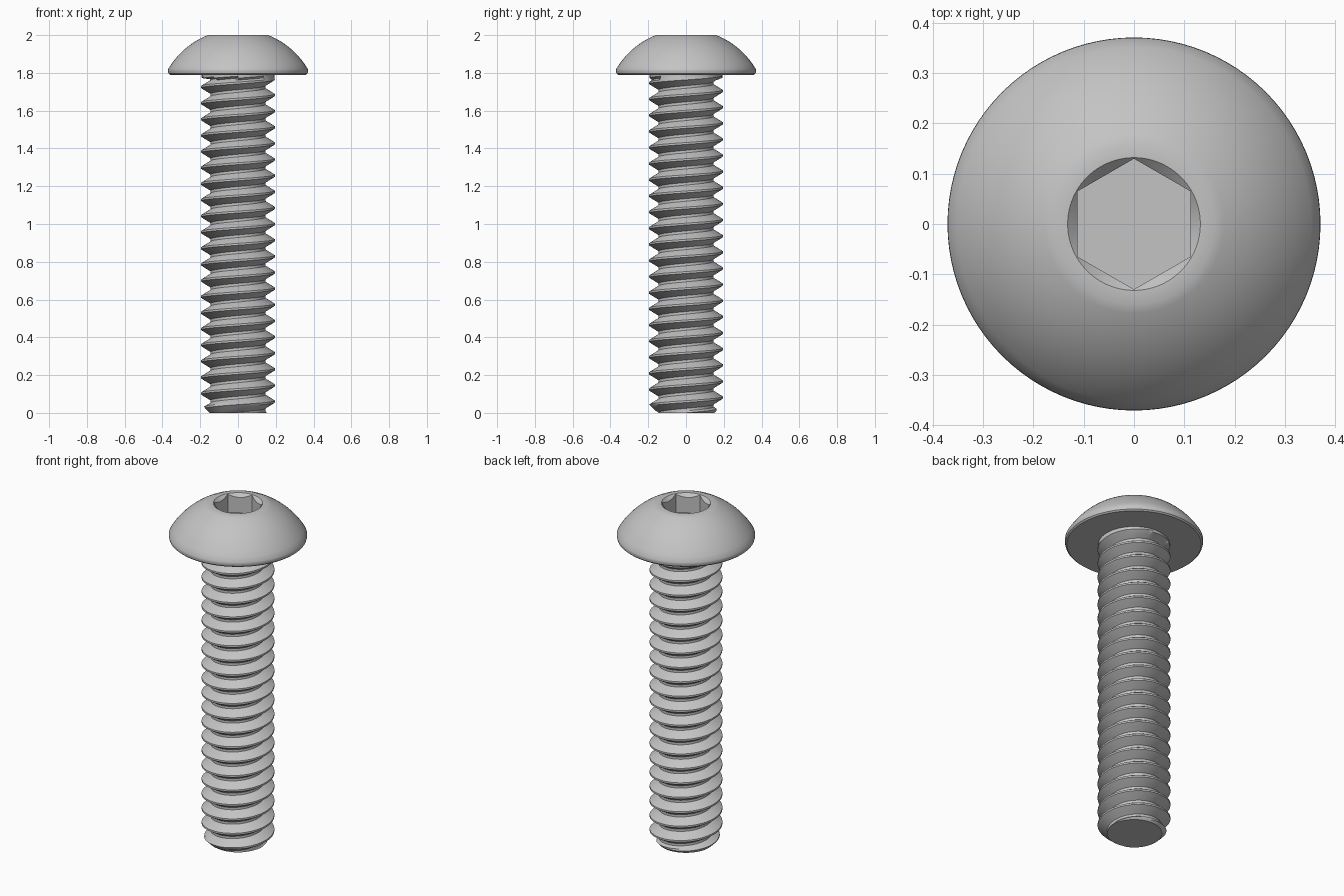
import bpy, bmesh
from math import sin, cos, pi, radians, sqrt

if "Cube" in bpy.data.objects:
    bpy.data.objects.remove(bpy.data.objects["Cube"], do_unlink=True)

SIDES = 96
PITCH, MAJOR, MINOR = 0.0854, 0.195, 0.145
HEAD_Z, TOP_Z = 1.79, 2.0

steel = bpy.data.materials.new("grey steel")
steel.use_nodes = True
grey = (0.55, 0.55, 0.55, 1)
steel.diffuse_color = grey
steel.node_tree.nodes["Principled BSDF"].inputs["Base Color"].default_value = grey


def finish(bm, name):
    bmesh.ops.recalc_face_normals(bm, faces=bm.faces)
    mesh = bpy.data.meshes.new(name)
    bm.to_mesh(mesh)
    bm.free()
    mesh.materials.append(steel)
    obj = bpy.data.objects.new(name, mesh)
    bpy.context.collection.objects.link(obj)
    bpy.ops.object.select_all(action='DESELECT')
    obj.select_set(True)
    bpy.context.view_layer.objects.active = obj
    bpy.ops.object.shade_smooth_by_angle(angle=radians(30))
    return obj


def bridge(bm, low, high):
    for i in range(len(low) - 1):
        bm.faces.new((low[i], low[i + 1], high[i + 1], high[i]))


# Button head: rings of (radius, height) as functions of the angle
def hex_radius(a):
    # hexagon with corners on the y axis, flats facing x
    flat = 0.1125
    return flat / cos((a + pi / 6) % (pi / 3) - pi / 6)


def circle(r, z):
    return lambda a: (r, z)


def socket_rim(a):
    r = hex_radius(a)
    return r, TOP_Z - (0.132 - r)


centre, radius = 1.601, 0.43
rings = [circle(0.19, HEAD_Z), circle(0.36, HEAD_Z), circle(0.368, 1.797), circle(0.371, 1.81)]
for k in range(13):
    r = 0.37 - 0.21 * k / 12
    rings.append(circle(r, centre + sqrt(radius ** 2 - r ** 2)))
rings += [circle(0.132, TOP_Z), socket_rim, lambda a: (hex_radius(a), 1.89)]

bm = bmesh.new()
loops = []
for ring in rings:
    loop = []
    for i in range(SIDES):
        a = 2 * pi * i / SIDES
        r, z = ring(a)
        loop.append(bm.verts.new((r * cos(a), r * sin(a), min(z, TOP_Z))))
    loops.append(loop)
for low, high in zip(loops, loops[1:]):
    bridge(bm, low + low[:1], high + high[:1])
bm.faces.new(loops[-1])
bm.faces.new(loops[0])
finish(bm, "button_head")

# Threaded shank: one right-handed helical strip, trimmed flat at both ends
profile = [(-0.5, 0), (-0.42, 0), (-0.3, 0.34), (-0.18, 0.68), (-0.06, 1),
           (0.06, 1), (0.18, 0.68), (0.3, 0.34), (0.42, 0)]
turns = int(HEAD_Z / PITCH) + 4
START = 0.06 - 2 * PITCH
bm = bmesh.new()
columns = []
for i in range(SIDES + 1):
    a = 2 * pi * i / SIDES
    column = []
    for t in range(turns):
        for f, depth in profile:
            z = START + PITCH * (t + f + i / SIDES)
            r = MINOR + (MAJOR - MINOR) * depth
            r = min(r, max(0.1, 0.15 + z))            # end chamfer
            if z > 1.772:                            # plain collar under the head
                r = MAJOR - 0.003
            column.append(bm.verts.new((r * cos(a), r * sin(a), z)))
    columns.append(column)
for low, high in zip(columns, columns[1:]):
    bridge(bm, low, high)
bmesh.ops.remove_doubles(bm, verts=bm.verts, dist=0.00005)
for z, up in ((0, -1), (HEAD_Z + 0.005, 1)):
    bmesh.ops.bisect_plane(bm, geom=bm.verts[:] + bm.edges[:] + bm.faces[:], dist=0.00001,
                           plane_co=(0, 0, z), plane_no=(0, 0, up), clear_outer=True)
    rim = [e for e in bm.edges if e.is_boundary and all(abs(v.co.z - z) < 0.0001 for v in e.verts)]
    bmesh.ops.holes_fill(bm, edges=rim, sides=0)
finish(bm, "threaded_shank")
